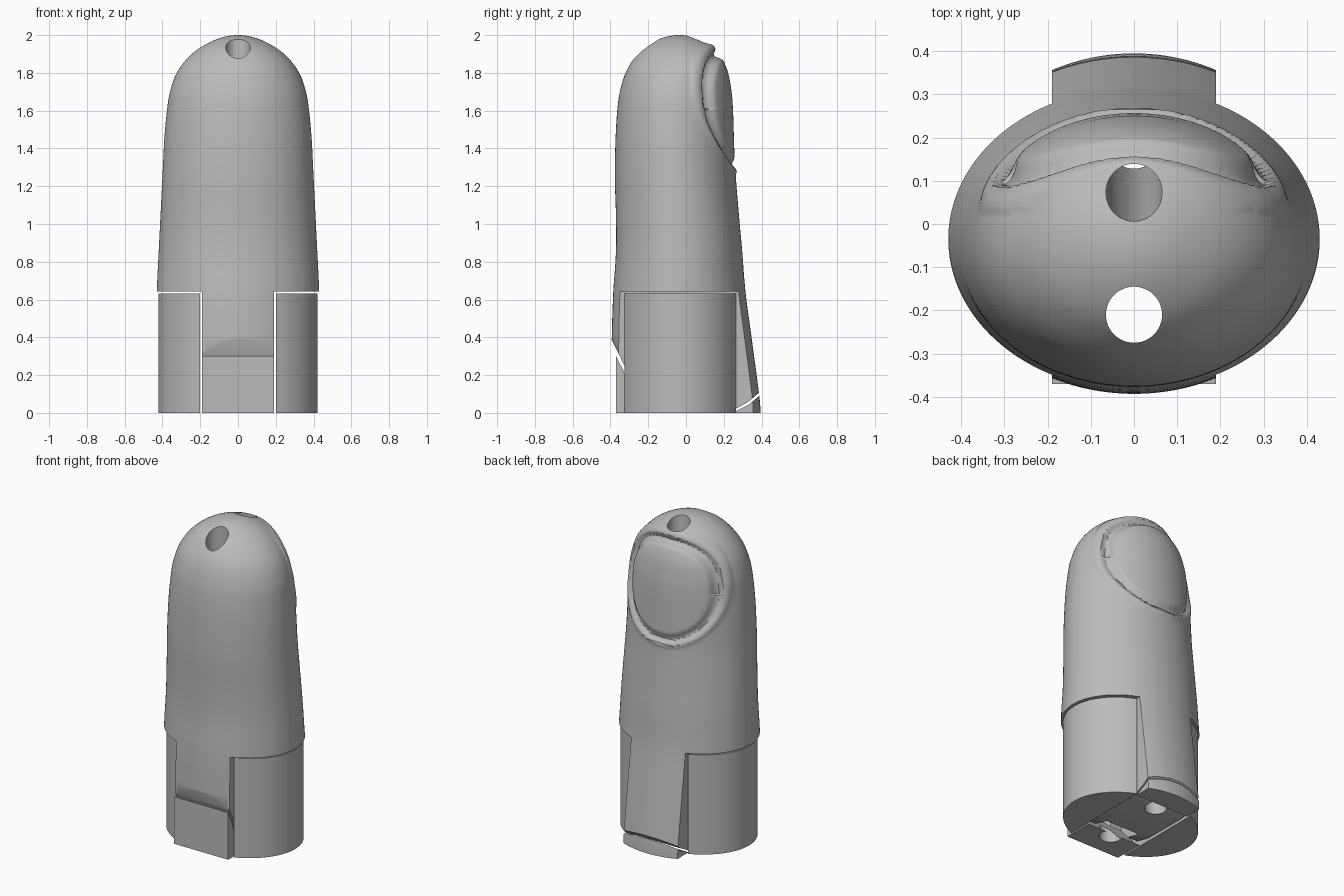
import bpy, bmesh, math
from mathutils import Vector

cube = bpy.data.objects.get("Cube")
if cube:
    bpy.data.objects.remove(cube, do_unlink=True)

grey = bpy.data.materials.new("matte grey")
grey.use_nodes = True
grey.diffuse_color = (0.5, 0.5, 0.5, 1)
grey.node_tree.nodes["Principled BSDF"].inputs["Base Color"].default_value = (0.5, 0.5, 0.5, 1)

# Body sections: height, front y, back y, half width
SECTIONS = [Vector(s) for s in (
    (0, -.395, .395, .44), (.1, -.395, .387, .44), (.4, -.393, .347, .435),
    (.64, -.385, .315, .43), (.85, -.371, .298, .42), (1.05, -.371, .28, .41),
    (1.25, -.377, .264, .4), (1.45, -.373, .257, .39), (1.6, -.364, .252, .376),
    (1.7, -.35, .244, .36), (1.8, -.32, .226, .324), (1.88, -.272, .192, .265),
    (1.94, -.212, .14, .19), (1.985, -.125, .055, .093), (2, -.035, -.035, 0))]


def new_object(name, bm):
    bmesh.ops.recalc_face_normals(bm, faces=bm.faces)
    mesh = bpy.data.meshes.new(name)
    bm.to_mesh(mesh)
    bm.free()
    mesh.materials.append(grey)
    obj = bpy.data.objects.new(name, mesh)
    bpy.context.collection.objects.link(obj)
    return obj


def activate(obj):
    bpy.ops.object.select_all(action='DESELECT')
    obj.select_set(True)
    bpy.context.view_layer.objects.active = obj


def boolean(obj, cutter, operation='DIFFERENCE'):
    mod = obj.modifiers.new("cut", 'BOOLEAN')
    mod.operation, mod.object, mod.solver = operation, cutter, 'EXACT'
    activate(obj)
    bpy.ops.object.modifier_apply(modifier=mod.name)
    bpy.data.objects.remove(cutter, do_unlink=True)


def box(name, lo, hi):
    bm = bmesh.new()
    bmesh.ops.create_cube(bm, size=1)
    for v in bm.verts:
        v.co = [a + (b - a) * (c + .5) for a, b, c in zip(lo, hi, v.co)]
    return new_object(name, bm)


def prism(name, outline, half):
    """Side outline (y, z) extruded across x."""
    bm = bmesh.new()
    face = bm.faces.new([bm.verts.new((-half, y, z)) for y, z in outline])
    out = bmesh.ops.extrude_face_region(bm, geom=[face])
    for v in out["geom"]:
        if isinstance(v, bmesh.types.BMVert):
            v.co.x = half
    return new_object(name, bm)


def rod(name, start, end, radius):
    start, end = Vector(start), Vector(end)
    axis = end - start
    bm = bmesh.new()
    bmesh.ops.create_cone(bm, segments=48, radius1=radius, radius2=radius,
                          depth=axis.length, cap_ends=True)
    turn = axis.to_track_quat('Z', 'Y')
    for v in bm.verts:
        v.co = turn @ v.co + (start + end) / 2
    return new_object(name, bm)


def nail_relief(p):
    """Offset along the normal: groove and raised lip around the nail."""
    if p.y < .03 or p.z < 1.2:
        return 0
    dz = p.z - 1.61
    power = 2.4 if dz > 0 else 2.1
    d = (abs(p.x / .325) ** power + abs(dz / .315) ** power) ** (1 / power)
    lip = .007 * math.exp(-((d - 1.05) / .04) ** 2)
    if d > 1:
        return lip * min(1, (d - 1) / .03)
    depth = .026 if dz > 0 else .017
    rise = max(0, min(1, (.95 - d) / .14))
    groove = min(1, (1 - d) / .025) * (1 - rise * rise * (3 - 2 * rise))
    return -depth * groove - .003 * min(1, (1 - d) / .1)


def finger_loft(name, dense):
    """Oval sections joined into one closed rounded shape."""
    tip = SECTIONS[-2].copy()
    tip.y, tip.z, tip.w = tip.z, tip.y, -tip.w
    pts = [SECTIONS[0]] + SECTIONS + [tip]
    rows = []
    for i in range(1, len(pts) - 2):
        a, b, c, d = pts[i - 1:i + 3]
        steps = dense if b[0] > 1.2 else 4
        for k in range(steps):
            t = k / steps
            rows.append(b + (c - a) * (t / 2) + (a * 2 - b * 5 + c * 4 - d) * (t * t / 2)
                        + (b * 3 - a - c * 3 + d) * (t ** 3 / 2))
    n = 192
    bm = bmesh.new()
    rings = []
    for z, front, back, half in rows:
        ring = []
        for k in range(n):
            a = math.tau * k / n
            ring.append(bm.verts.new((half * math.cos(a),
                                      (front + back) / 2 + (back - front) / 2 * math.sin(a), z)))
        rings.append(ring)
    for lower, upper in zip(rings, rings[1:]):
        for k in range(n):
            j = (k + 1) % n
            bm.faces.new((lower[k], lower[j], upper[j], upper[k]))
    pole = bm.verts.new((0, SECTIONS[-1].y, 2))
    for k in range(n):
        bm.faces.new((rings[-1][k], rings[-1][(k + 1) % n], pole))
    bm.faces.new(rings[0][::-1])
    bm.normal_update()
    moves = [(v, v.normal * nail_relief(v.co)) for v in bm.verts]
    for v, move in moves:
        v.co += move
    return new_object(name, bm)


def drill(obj):
    """Cord channels from the tip to the joint, widened at the joint."""
    boolean(obj, rod("front_channel", (0, -.21, -.1), (0, -.21, 2.1), .065))
    boolean(obj, rod("back_channel", (0, .2, -.1), (0, .065, 2.1), .065))


# Fingertip with nail, and the tongue that runs down to the joint
fingertip = finger_loft("fingertip", 16)
for side in (-1, 1):
    xs = sorted((side * .19, side * .6))
    boolean(fingertip, box("shoulder_cut", (xs[0], -.6, -.1), (xs[1], .6, .642)))
JOINT = [(-.46, .5), (-.39, .38), (-.35, .3), (-.32, .235), (-.275, .12), (-.2, .035),
         (-.1, .01), (.2, .008), (.26, .02), (.33, .058), (.4, .118), (.46, .17)]
boolean(fingertip, prism("joint_cut", JOINT + [(.46, -.2), (-.46, -.2)], .3))
boolean(fingertip, box("joint_pocket", (-.12, -.26, -.1), (.12, -.1, .16)))
drill(fingertip)

# Front hinge block
front_block = prism("front_hinge_block", [(-.37, 0), (-.37, .3), (-.333, .228), (-.29, .115),
                                          (-.22, .025), (-.18, 0)], .19)
drill(front_block)

# Back hinge wedge follows the rounded back of the tongue
back_wedge = finger_loft("back_hinge_wedge", 2)
boolean(back_wedge, prism("wedge_shape", [(.25, -.05), (.25, .003), (.33, .042), (.4, .1),
                                          (.45, .14), (.45, -.05)], .19), 'INTERSECT')

# Side sleeves on either side of the tongue
sleeves = []
for name, side in (("left_sleeve", 1), ("right_sleeve", -1)):
    bm = bmesh.new()
    bmesh.ops.create_cone(bm, segments=128, radius1=1, radius2=1, depth=.632, cap_ends=True)
    for v in bm.verts:
        v.co = (v.co.x * .422, v.co.y * .335 - .03, v.co.z + .316)
    sleeve = new_object(name, bm)
    xs = sorted((side * .2, side * -.6))
    boolean(sleeve, box("slot_cut", (xs[0], -.6, -.1), (xs[1], .6, .8)))
    sleeves.append(sleeve)

for obj in [fingertip, front_block, back_wedge] + sleeves:
    activate(obj)
    bpy.ops.object.shade_smooth_by_angle(angle=math.radians(35))
